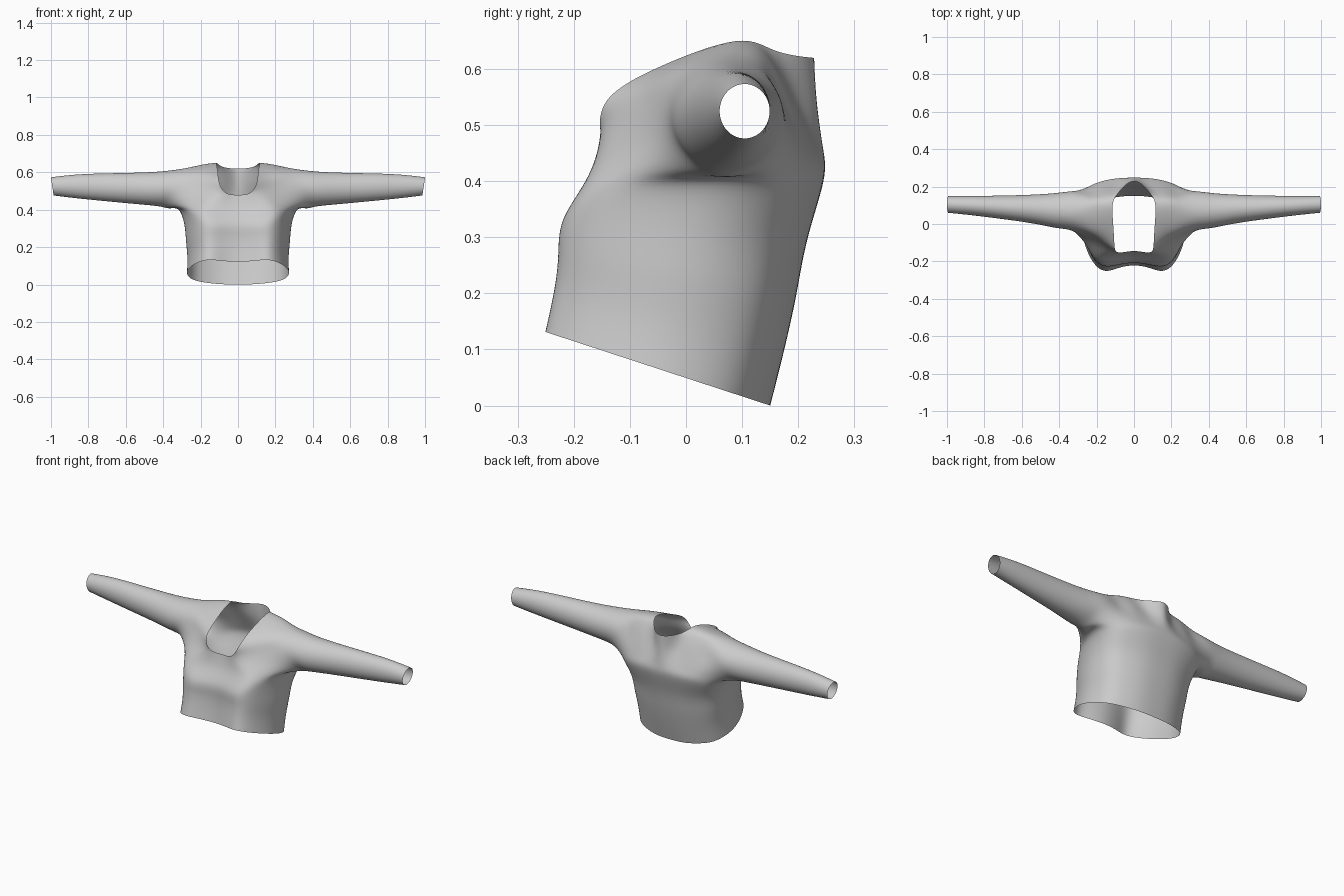
import bpy, bmesh
from math import sin, cos, pi
from mathutils import Vector

if "Cube" in bpy.data.objects:
    bpy.data.objects.remove(bpy.data.objects["Cube"])

P = {}  # (column, row) -> point on the +x half; columns run front centre -> side -> back centre
XF = [0, .3, .57, .82, 1, .9, .65, .34, 0]


# torso rows from hem to armpit: front z, back z, front y, back y, half width, side y
ROWS = [(.131, 0, -.25, .15, .272, -.06),
        (.20, .10, -.235, .175, .270, -.04),
        (.265, .20, -.226, .197, .277, -.02),
        (.33, .30, -.217, .217, .285, .01),
        (.40, .40, -.175, .245, .315, .06)]
for r, (zf, zb, yf, yb, w, ys) in enumerate(ROWS):
    front = [.85 + .03 * r, .92 + .02 * r, 1, .72, 0]
    back = [.58, .84, .97, 1]
    ylist = [ys + (yf - ys) * f for f in front] + [ys + (yb - ys) * f for f in back]
    for c, y in enumerate(ylist):
        z = zf + (zb - zf) * (y - yf) / (yb - yf)
        P[c, r] = Vector((XF[c] * w, y, z))

# chest, neckline and shoulder
UPPER = {
    (0, 5): (0, -.145, .48), (1, 5): (.065, -.152, .49),
    (2, 5): (.145, -.138, .475), (3, 5): (.238, -.09, .47),
    (1, 6): (.1, -.14, .545), (2, 6): (.158, -.10, .54), (3, 6): (.232, -.06, .54),
    (1, 7): (.108, -.05, .602), (2, 7): (.165, -.035, .602), (3, 7): (.23, -.02, .60),
    (1, 8): (.115, .09, .65), (2, 8): (.165, .09, .645), (3, 8): (.225, .09, .634),
    (5, 5): (.25, .193, .47), (6, 5): (.17, .218, .46),
    (7, 5): (.085, .235, .46), (8, 5): (0, .243, .46),
    (5, 6): (.24, .168, .54), (6, 6): (.16, .19, .54),
    (7, 6): (.075, .198, .545), (8, 6): (0, .235, .54),
    (5, 7): (.23, .142, .60), (6, 7): (.16, .152, .612),
    (7, 7): (.085, .163, .63), (8, 7): (0, .23, .62),
}
for k, v in UPPER.items():
    P[k] = Vector(v)
for f, b in ((1, 7), (2, 6), (3, 5)):  # the shoulder seam joins front and back
    P[b, 8] = P[f, 8]
quads = []
for c in range(8):
    for r in range(8):
        keys = [(c, r), (c + 1, r), (c + 1, r + 1), (c, r + 1)]
        if all(k in P for k in keys):
            quads.append([P[k] for k in keys])

# sleeve: rings continuing from the armhole: x, y min, y max, z min, z max, lean
SLEEVE = [(.335, -.035, .175, .406, .617, .03),
          (.42, -.02, .165, .418, .604, 0),
          (.54, .003, .157, .430, .598, 0),
          (.70, .026, .152, .445, .594, 0),
          (.86, .046, .150, .461, .588, 0),
          (.993, .06, .149, .476, .573, -.007)]
ring = [P[k] for k in ((4, 4), (3, 4), (3, 5), (3, 6), (3, 7),
                       (3, 8), (5, 7), (5, 6), (5, 5), (5, 4))]
n = len(ring)
for x, y0, y1, z0, z1, lean in SLEEVE:
    new = []
    for i in range(n):
        a = 2 * pi * i / n
        new.append(Vector((x + lean * cos(a),
                           (y0 + y1) / 2 - (y1 - y0) / 2 * sin(a),
                           (z0 + z1) / 2 - (z1 - z0) / 2 * cos(a))))
    for i in range(n):
        j = (i + 1) % n
        quads.append([ring[i], ring[j], new[j], new[i]])
    ring = new

# both halves, welded along the centre
bm = bmesh.new()
for s in (1, -1):
    for q in quads:
        vs = [bm.verts.new((s * p.x, p.y, p.z)) for p in q]
        bm.faces.new(vs if s == 1 else vs[::-1])
bmesh.ops.remove_doubles(bm, verts=bm.verts, dist=1e-4)
bmesh.ops.recalc_face_normals(bm, faces=bm.faces)


def limit(v):
    """Where the smooth surface ends up for a cage vertex."""
    if v.is_boundary:
        e = [d.other_vert(v).co for d in v.link_edges if d.is_boundary]
        return (4 * v.co + e[0] + e[1]) / 6
    k = len(v.link_edges)
    total = k * k * v.co
    for d in v.link_edges:
        total = total + 4 * d.other_vert(v).co
    for f in v.link_faces:
        fv = list(f.verts)
        total = total + fv[(fv.index(v) + 2) % 4].co
    return total / (k * (k + 5))


# push the cage out so the smoothed cloth passes through the points above
target = {v: v.co.copy() for v in bm.verts}
for _ in range(4):
    move = {v: target[v] - limit(v) for v in bm.verts}
    for v, d in move.items():
        v.co += d

for f in bm.faces:
    f.smooth = True
me = bpy.data.meshes.new("sweater")
bm.to_mesh(me)
bm.free()
ob = bpy.data.objects.new("sweater", me)
bpy.context.collection.objects.link(ob)
sub = ob.modifiers.new("smooth_cloth", 'SUBSURF')
sub.levels = sub.render_levels = 3
